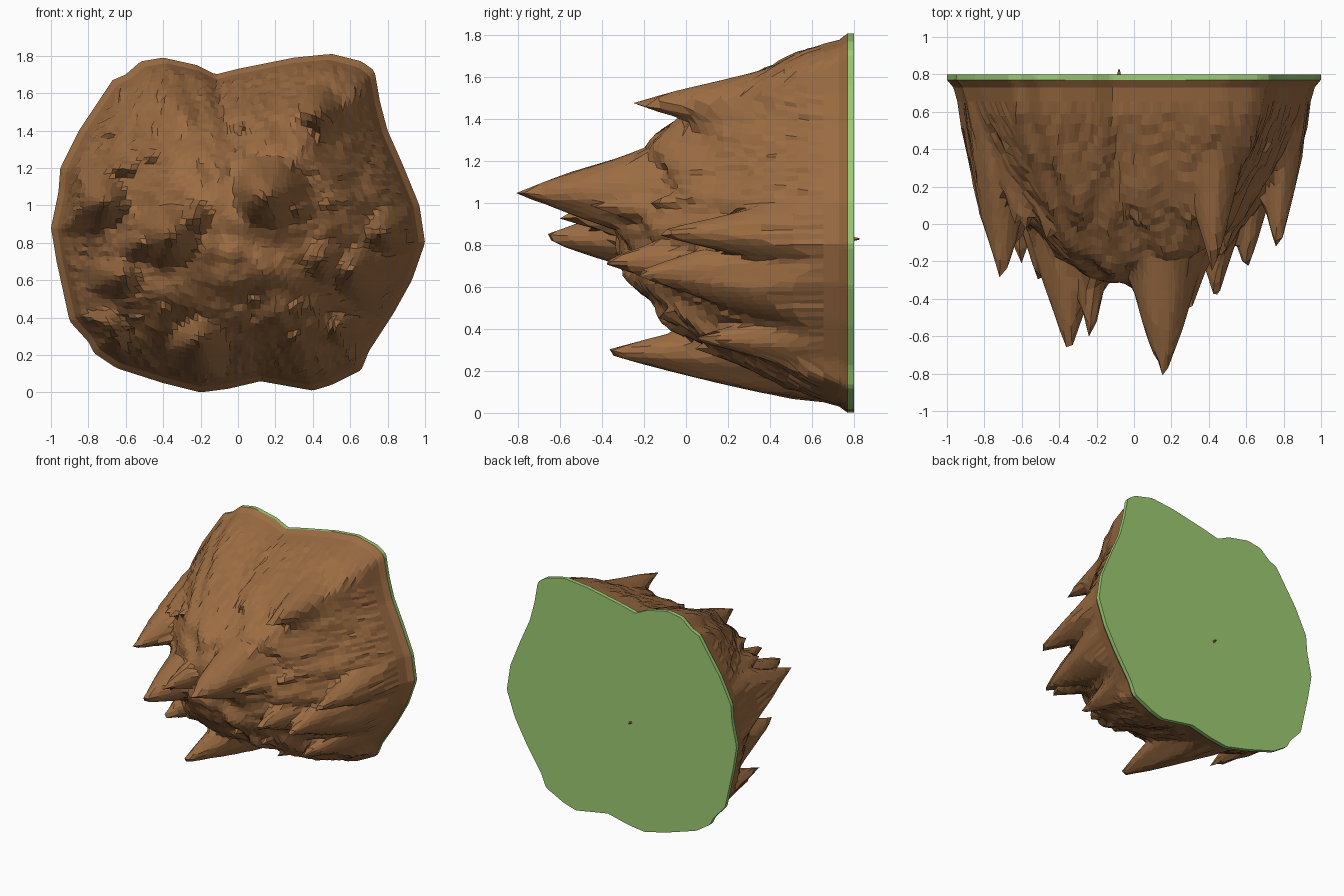
import bpy, bmesh, math, random
from mathutils import Vector, noise

if "Cube" in bpy.data.objects:
    bpy.data.objects.remove(bpy.data.objects["Cube"])

random.seed(7)
CZ = 0.9          # centre height of the outline
N = 34            # rings between centre and rim
TOP, RIM = 0.80, 0.77

# Outline of the grass plate, seen from the front (x, z)
OUT = [(1, .8), (.97, 1), (.88, 1.22), (.8, 1.4), (.76, 1.55), (.73, 1.72), (.66, 1.77), (.5, 1.81),
       (.3, 1.79), (0, 1.73), (-.12, 1.70), (-.22, 1.75), (-.4, 1.79), (-.52, 1.77), (-.6, 1.70),
       (-.67, 1.67), (-.85, 1.4), (-.95, 1.2), (-.96, 1.07), (-1, .88), (-.97, .7), (-.9, .38),
       (-.8, .27), (-.77, .21), (-.65, .13), (-.4, .05), (-.2, 0), (-.05, .02), (.12, .06),
       (.4, .01), (.5, .04), (.66, .12), (.7, .22), (.83, .42), (.93, .6)]

# Main stalactites: x, z of the tip, y of the tip, steepness
SPIKES = [(.16, 1.05, -.84, 3.0), (-.35, .84, -.73, 3.2), (-.23, .93, -.63, 4.0),
          (-.20, .29, -.45, 4.2), (.42, 1.47, -.26, 3.6), (-.71, 1.02, -.32, 3.2),
          (-.60, .62, -.22, 3.2), (-.50, .80, -.34, 3.0), (.77, .86, -.22, 4.5),
          (.44, .72, -.42, 3.0), (.31, .98, -.46, 3.0), (.60, .66, -.27, 3.0),
          (-.08, .66, -.30, 3.0), (.30, .47, -.20, 3.6), (.52, .36, .0, 3.6),
          (-.68, .34, .0, 3.4), (-.45, 1.25, -.12, 2.6), (-.68, 1.38, .35, 3.0),
          (.08, .5, -.22, 3.2), (-.4, .45, -.08, 3.2), (.1, 1.2, -.36, 2.6)]
for i in range(26):
    a, r = random.uniform(0, math.tau), random.uniform(.25, .8)
    SPIKES.append((r * math.cos(a), CZ + .9 * r * math.sin(a),
                   -.42 + .75 * r ** 1.3 + random.uniform(-.1, .08), random.uniform(2.8, 4.5)))


def material(name, rgb):
    m = bpy.data.materials.new(name)
    m.diffuse_color = (*rgb, 1)
    m.use_nodes = True
    m.node_tree.nodes["Principled BSDF"].inputs["Base Color"].default_value = m.diffuse_color
    return m


earth = material("brown earth", (.33, .15, .055))
grass = material("grass green", (.33, .60, .17))


def add_object(name, bm, mat):
    bmesh.ops.recalc_face_normals(bm, faces=bm.faces)
    me = bpy.data.meshes.new(name)
    bm.to_mesh(me)
    bm.free()
    me.materials.append(mat)
    ob = bpy.data.objects.new(name, me)
    bpy.context.collection.objects.link(ob)
    return ob


def outline_radius(a):
    """Distance from the centre to the outline in direction a."""
    d = Vector((math.cos(a), math.sin(a)))
    best = 1
    for (x0, z0), (x1, z1) in zip(OUT, OUT[1:] + OUT[:1]):
        p, q = Vector((x0, z0 - CZ)), Vector((x1, z1 - CZ))
        e = q - p
        den = d.x * e.y - d.y * e.x
        if abs(den) > 1e-9:
            t = (p.x * e.y - p.y * e.x) / den
            s = (p.x * d.y - p.y * d.x) / den
            if t > 0 and -1e-6 <= s <= 1 + 1e-6:
                best = t
    return best


def depth(x, z, r):
    """How far the rock hangs away from the grass plate."""
    d = 1.10 * (1 - r ** 2.3)
    for sx, sz, sy, k in SPIKES:
        dx, dz = x - sx, z - sz
        # angular, faceted cone section
        dist = .5 * math.hypot(dx, dz) + .5 * max(abs(dx), abs(dz), .75 * (abs(dx) + abs(dz)))
        d = max(d, RIM - sy - k * dist)
    d += .07 * noise.noise(Vector((x * 7, z * 7, 3))) * min(1, 4 * (1 - r))
    # flared lip, then a steep wall
    lip = (1 - r) * 1.2 if r > .955 else .054 + 6.5 * (.955 - r)
    return max(0, min(d, lip))


# Rocky underside: a square grid wrapped onto the outline and pulled out
bm = bmesh.new()
grid = {}
for i in range(-N, N + 1):
    for j in range(-N, N + 1):
        m = max(abs(i), abs(j))
        if m == 0:
            a = 0
        elif abs(i) >= abs(j):
            a = math.pi / 4 * j / i + (math.pi if i < 0 else 0)
        else:
            a = math.pi / 2 - math.pi / 4 * i / j + (math.pi if j < 0 else 0)
        r = 1 - (1 - m / N) ** 1.2
        R = r * outline_radius(a)
        x, z = R * math.cos(a), CZ + R * math.sin(a)
        if 0 < m < N - 3:
            x += random.uniform(-.007, .007)
            z += random.uniform(-.007, .007)
        grid[i, j] = bm.verts.new((x, RIM - depth(x, z, r), z))
for i in range(-N, N):
    for j in range(-N, N):
        bm.faces.new([grid[i, j], grid[i + 1, j], grid[i + 1, j + 1], grid[i, j + 1]])
rock = add_object("rock_underside", bm, earth)
# make sure the open sheet faces outward (-y)
if sum(p.normal.y * p.area for p in rock.data.polygons) > 0:
    rock.data.flip_normals()

# Grass plate: the outline extruded into a thin slab
bm = bmesh.new()
ring = []
for k in range(8 * N):
    a = math.tau * k / (8 * N)
    R = outline_radius(a)
    ring.append(bm.verts.new((R * math.cos(a), RIM, CZ + R * math.sin(a))))
face = bm.faces.new(ring)
ext = bmesh.ops.extrude_face_region(bm, geom=[face])
for v in ext["geom"]:
    if isinstance(v, bmesh.types.BMVert):
        v.co.y = TOP
if face.is_valid:
    bm.faces.remove(face)
add_object("grass_plate", bm, grass)

# Tiny peg standing on the grass
bm = bmesh.new()
bmesh.ops.create_cone(bm, cap_ends=True, segments=5, radius1=.011, radius2=.004, depth=.03)
peg = add_object("small_peg", bm, earth)
peg.rotation_euler = (-math.pi / 2, 0, 0)
peg.location = (-.08, .812, .83)
